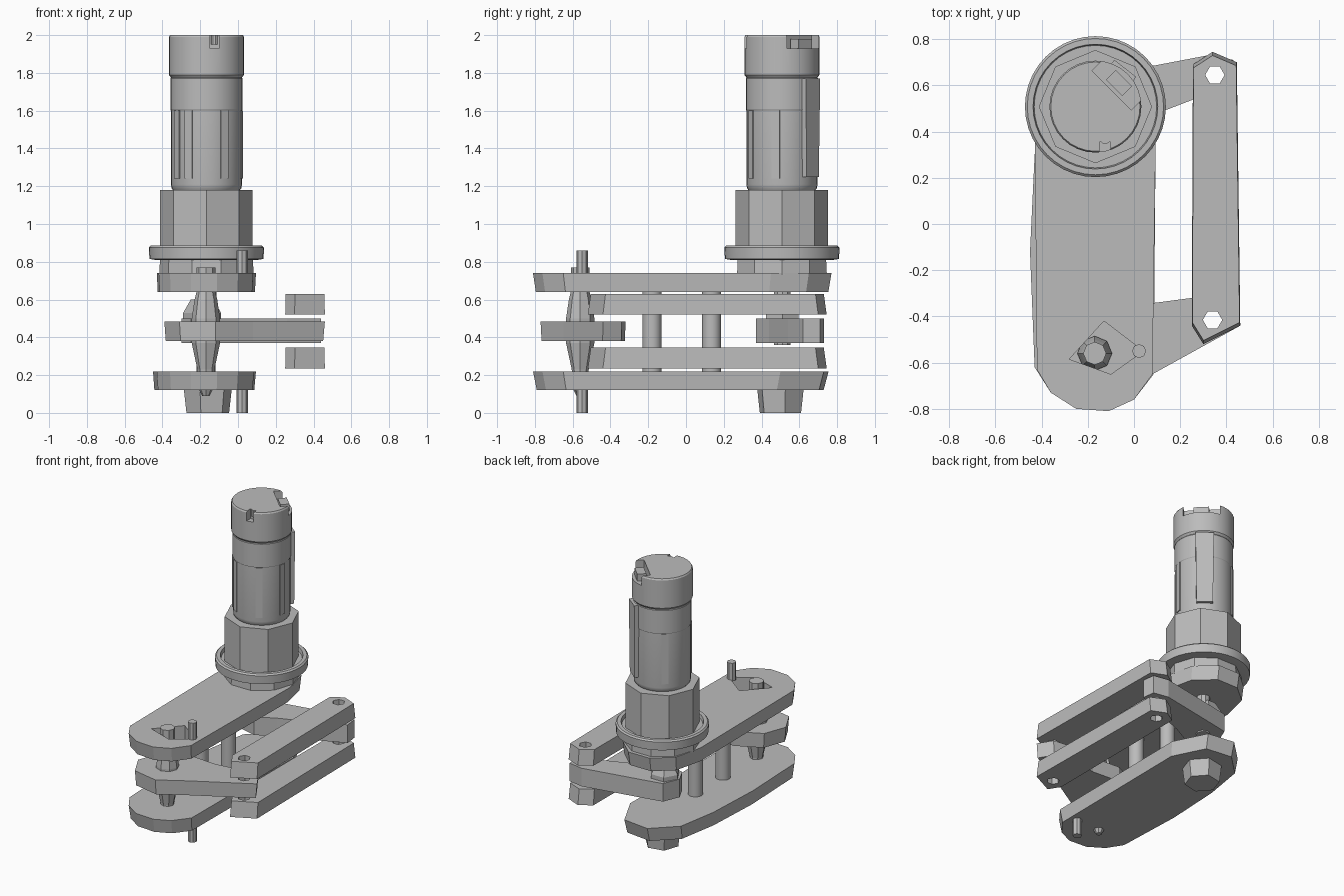
import bpy
import bmesh
from math import sin, cos, pi, radians
from mathutils import Vector

cube = bpy.data.objects.get("Cube")
if cube:
    bpy.data.objects.remove(cube, do_unlink=True)

grey = bpy.data.materials.new("mid grey")
grey.use_nodes = True
grey.diffuse_color = (0.5, 0.5, 0.5, 1)
grey.node_tree.nodes["Principled BSDF"].inputs["Base Color"].default_value = (0.5, 0.5, 0.5, 1)


def finish(name, bm, smooth=False):
    bmesh.ops.recalc_face_normals(bm, faces=bm.faces)
    mesh = bpy.data.meshes.new(name)
    bm.to_mesh(mesh)
    bm.free()
    mesh.materials.append(grey)
    ob = bpy.data.objects.new(name, mesh)
    bpy.context.collection.objects.link(ob)
    if smooth:
        bpy.ops.object.select_all(action="DESELECT")
        ob.select_set(True)
        bpy.context.view_layer.objects.active = ob
        bpy.ops.object.shade_smooth_by_angle(angle=radians(30))
    return ob


def prism(name, outline, z0, z1, low=1.0, high=1.0):
    """Extruded outline; low and high scale the two ends about their middle."""
    bm = bmesh.new()
    mid = sum((Vector(p) for p in outline), Vector((0, 0))) / len(outline)
    rings = []
    for z, s in ((z0, low), (z1, high)):
        pts = [mid + (Vector(p) - mid) * s for p in outline]
        rings.append([bm.verts.new((p.x, p.y, z)) for p in pts])
    bm.faces.new(rings[0])
    bm.faces.new(rings[1])
    n = len(outline)
    for i in range(n):
        j = (i + 1) % n
        bm.faces.new((rings[0][i], rings[0][j], rings[1][j], rings[1][i]))
    return finish(name, bm)


def lathe(name, centre, profile, sides, smooth=False, turn=0.0):
    """Closed solid turned from (radius, height) points, bottom to top."""
    bm = bmesh.new()
    rings = []
    for r, z in profile:
        rings.append([bm.verts.new((centre[0] + r * cos(turn + 2 * pi * i / sides),
                                    centre[1] + r * sin(turn + 2 * pi * i / sides), z))
                      for i in range(sides)])
    bm.faces.new(rings[0])
    bm.faces.new(rings[-1])
    for a, b in zip(rings, rings[1:]):
        for i in range(sides):
            j = (i + 1) % sides
            bm.faces.new((a[i], a[j], b[j], b[i]))
    return finish(name, bm, smooth)


def cut(target, cutter):
    mod = target.modifiers.new("cut", "BOOLEAN")
    mod.operation = "DIFFERENCE"
    mod.solver = "EXACT"
    mod.object = cutter
    bpy.context.view_layer.objects.active = target
    bpy.ops.object.modifier_apply(modifier=mod.name)
    bpy.data.objects.remove(cutter, do_unlink=True)


def box(centre, direction, near, far, half):
    """Rectangle outline lying along a compass direction from a centre."""
    d = Vector((cos(direction), sin(direction)))
    s = Vector((-d.y, d.x)) * half
    c = Vector(centre)
    return [c + d * near - s, c + d * far - s, c + d * far + s, c + d * near + s]


MOTOR = (-0.167, 0.508)
SHAFT = (-0.17, -0.56)
HOLES = ((0.35, 0.645), (0.34, -0.415))

# Long upper and lower plates
top_plate = prism("top_plate", [
    (-0.42, -0.63), (-0.36, -0.73), (-0.25, -0.8), (-0.11, -0.81), (0, -0.76),
    (0.08, -0.65), (0.095, 0.45), (0.05, 0.65), (-0.08, 0.77), (-0.25, 0.77),
    (-0.38, 0.66), (-0.43, 0.45)], 0.64, 0.74, low=0.98)
bottom_plate = prism("bottom_plate", [
    (-0.43, -0.62), (-0.36, -0.73), (-0.25, -0.8), (-0.11, -0.81), (0, -0.76),
    (0.085, -0.65), (0.095, 0.5), (-0.02, 0.73), (-0.22, 0.755),
    (-0.38, 0.6), (-0.43, 0.3), (-0.45, -0.12)], 0.12, 0.22, low=0.97)

# Diamond opening around the front shaft
cut(top_plate, prism("opening", [(-0.28, -0.585), (-0.1, -0.65), (0.04, -0.55),
                                 (-0.13, -0.42)], 0.6, 0.8))

# Side bars and cross arms, pierced at the pivots
bar = [(0.25, -0.44), (0.3, -0.52), (0.46, -0.44), (0.445, 0.7),
       (0.34, 0.745), (0.255, 0.69)]
front_arm = [(-0.39, -0.58), (-0.31, -0.73), (-0.12, -0.77), (0.08, -0.65),
             (0.46, -0.44), (0.4, -0.34), (0.25, -0.32), (0.06, -0.345),
             (-0.15, -0.33), (-0.33, -0.42)]
back_arm = [(-0.3, 0.5), (-0.25, 0.4), (-0.13, 0.37), (0.0, 0.44), (0.26, 0.54),
            (0.44, 0.62), (0.43, 0.71), (0.32, 0.73), (-0.1, 0.65), (-0.25, 0.62)]
pierced = [prism("upper_side_bar", bar, 0.52, 0.63, high=0.975),
           prism("lower_side_bar", bar, 0.235, 0.345, high=0.975),
           prism("front_arm", front_arm, 0.38, 0.485, low=0.98),
           prism("back_arm", back_arm, 0.37, 0.5)]
for part in pierced:
    for hole in HOLES:
        if part.name == "front_arm" and hole[1] > 0:
            continue
        if part.name == "back_arm" and hole[1] < 0:
            continue
        cut(part, lathe("pivot_hole", hole, [(0.042, 0), (0.042, 1)], 6))

# Standoffs between the plates
for name, y in (("front_standoff", -0.18), ("back_standoff", 0.135)):
    lathe(name, (-0.17, y), [(0.05, 0.21), (0.05, 0.65)], 16, True)

# Front shaft with collars, and thin pins above and below
lathe("front_shaft", SHAFT, [(0.02, 0.09), (0.04, 0.13), (0.045, 0.23), (0.075, 0.37),
                             (0.075, 0.5), (0.06, 0.6), (0.05, 0.64), (0.05, 0.77)], 8)
for name, z0, z1 in (("upper_pin", 0.73, 0.86), ("lower_pin", 0.0, 0.13)):
    lathe(name, (0.022, -0.55), [(0.03, z0), (0.03, z1)], 8)

# Back drive shaft and foot knob
lathe("drive_shaft", (-0.16, 0.51), [(0.045, 0.36), (0.045, 0.65)], 10)
lathe("drive_collar", (-0.19, 0.51), [(0.1, 0.49), (0.1, 0.53), (0.06, 0.6)], 6)
lathe("foot_knob", (-0.16, 0.5), [(0.115, 0.0), (0.13, 0.13)], 6, turn=0.2)

# Gearbox, mounting flange and collar
lathe("mount_collar", MOTOR, [(0.25, 0.73), (0.245, 0.83)], 10)
lathe("flange", MOTOR, [(0.27, 0.81), (0.302, 0.815), (0.305, 0.875), (0.295, 0.885),
                        (0.27, 0.885), (0.265, 0.86), (0.2, 0.86)], 40, True)
lathe("gearbox", MOTOR, [(0.245, 0.84), (0.245, 1.18)], 8)

# Motor body with its rim seams
lathe("motor_body", MOTOR, [(0.17, 1.17), (0.185, 1.19), (0.188, 1.21), (0.188, 1.6),
                            (0.191, 1.605), (0.191, 1.77), (0.18, 1.785)], 32, True)
for i, angle in enumerate((215, 240, 300, 350, 130)):
    prism("body_rib_%d" % (i + 1), box(MOTOR, radians(angle), 0.15, 0.193, 0.022),
          1.24, 1.6)
prism("side_strip", box(MOTOR, radians(52), 0.12, 0.21, 0.06), 1.25, 1.77, low=0.9)

# End cap with a side recess and a front notch
cap = lathe("motor_cap", MOTOR, [(0.188, 1.775), (0.199, 1.79), (0.199, 1.99),
                                 (0.193, 2.0)], 32, True)
cut(cap, prism("recess", box(MOTOR, radians(45), 0.1, 0.3, 0.12), 1.93, 2.1))
cut(cap, prism("notch", box((-0.125, 0.35), radians(270), -0.005, 0.1, 0.024), 1.93, 2.1))
prism("terminal_block", box(MOTOR, radians(45), 0.115, 0.175, 0.05), 1.92, 1.98)

# Small terminals on the cap
for name, spot in (("back_terminal", (-0.205, 0.655)), ("front_terminal", (-0.125, 0.365))):
    lathe(name, spot, [(0.02, 1.95), (0.02, 2.0)], 10)
